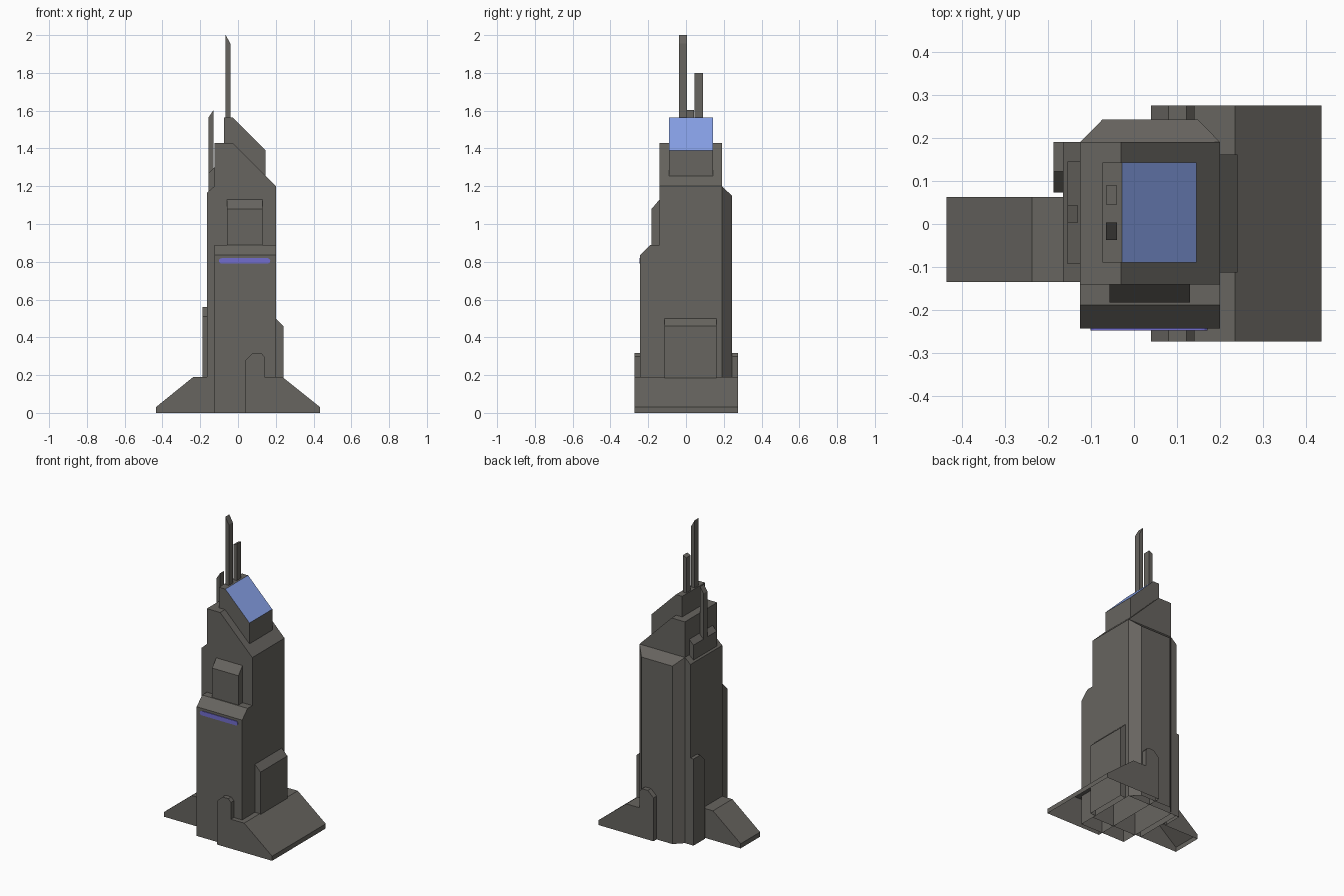
import bpy, bmesh, math
from mathutils import Vector

if "Cube" in bpy.data.objects:
    bpy.data.objects.remove(bpy.data.objects["Cube"])


def material(name, rgb):
    m = bpy.data.materials.new(name)
    m.diffuse_color = (*rgb, 1)
    m.use_nodes = True
    m.node_tree.nodes["Principled BSDF"].inputs["Base Color"].default_value = m.diffuse_color
    return m


GREY = material("warm_grey", (0.135, 0.128, 0.115))
BLUE = material("pale_blue_panel", (0.25, 0.37, 0.83))
VIOLET = material("violet_light", (0.17, 0.155, 0.62))


def prism(name, pts, axis, a, b, mats=(GREY,), edit=None, paint=None):
    """Extrude a 2D profile along an axis; faces on the ground are left open."""
    place = {"x": lambda p, t: (t, p[0], p[1]),
             "y": lambda p, t: (p[0], t, p[1]),
             "z": lambda p, t: (p[0], p[1], t)}[axis]
    bm = bmesh.new()
    low = [bm.verts.new(place(p, a)) for p in pts]
    high = [bm.verts.new(place(p, b)) for p in pts]
    bm.faces.new(low)
    bm.faces.new(high)
    n = len(pts)
    for i in range(n):
        j = (i + 1) % n
        bm.faces.new((low[i], low[j], high[j], high[i]))
    if edit:
        for v in bm.verts:
            edit(v.co)
    bmesh.ops.recalc_face_normals(bm, faces=bm.faces)
    ground = [f for f in bm.faces if all(v.co.z < 1e-4 for v in f.verts)]
    bmesh.ops.delete(bm, geom=ground, context='FACES')
    bm.normal_update()
    if paint:
        for f in bm.faces:
            f.material_index = paint(f)
    me = bpy.data.meshes.new(name)
    bm.to_mesh(me)
    bm.free()
    for m in mats:
        me.materials.append(m)
    ob = bpy.data.objects.new(name, me)
    bpy.context.collection.objects.link(ob)
    return ob


# Main tower with sloping roof
prism("tower_body", [(-0.125, 0), (0.2, 0), (0.2, 1.2), (-0.03, 1.43), (-0.125, 1.43)],
      "y", -0.14, 0.19)

# Lower front block with sloped shoulder
prism("front_block", [(-0.14, 0), (-0.243, 0), (-0.243, 0.835), (-0.188, 0.89), (-0.14, 0.89)],
      "x", -0.125, 0.2)

# Box on the front, above the shoulder
prism("front_box", [(-0.14, 0.89), (-0.182, 0.89), (-0.182, 1.08), (-0.14, 1.13)],
      "x", -0.057, 0.13)


# Back bay with chamfered corners and falling roof
def drop_back(co):
    if co.y > 0.24 and co.z > 1:
        co.z = 1.15


prism("back_bay", [(-0.125, 0.19), (0.2, 0.19), (0.148, 0.243), (-0.073, 0.243)],
      "z", 0, 1.2, edit=drop_back)

# Left wall slab, with rib and roof box
prism("left_slab", [(-0.125, 0), (-0.165, 0), (-0.165, 1.165), (-0.125, 1.2)],
      "y", -0.135, 0.19)
prism("left_rib", [(0.19, 0), (0.19, 0.56), (0.122, 0.56), (0.073, 0.51), (0.073, 0)],
      "x", -0.187, -0.165)
prism("left_roof_box", [(-0.125, 1.17), (-0.155, 1.17), (-0.155, 1.27), (-0.125, 1.3)],
      "y", -0.093, 0.145)

# Right wall panel
prism("right_panel", [(0.2, 0), (0.24, 0), (0.24, 0.46), (0.2, 0.5)], "y", -0.113, 0.162)

# Buttresses at the base
prism("right_buttress", [(0.04, 0), (0.435, 0), (0.435, 0.03), (0.235, 0.19), (0.14, 0.19),
                         (0.14, 0.298), (0.122, 0.318), (0.08, 0.318), (0.04, 0.28)],
      "y", -0.273, 0.275)
prism("left_buttress", [(-0.165, 0), (-0.435, 0), (-0.435, 0.03), (-0.237, 0.19), (-0.165, 0.19)],
      "y", -0.135, 0.063)

# Crown with blue sloping face
prism("crown", [(-0.073, 1.43), (-0.03, 1.43), (0.145, 1.255), (0.145, 1.39),
                (-0.028, 1.563), (-0.073, 1.563)],
      "y", -0.09, 0.143, mats=(GREY, BLUE),
      paint=lambda f: int(f.normal.x > 0.5 and f.normal.z > 0.5))

# Antennas: x range, y range, base, top height at left and at right
for name, x0, x1, y0, y1, z0, zl, zr in (
        ("tall_antenna", -0.065, -0.04, -0.037, 0.004, 1.55, 2.0, 1.955),
        ("short_antenna", -0.065, -0.04, 0.045, 0.09, 1.55, 1.79, 1.8),
        ("side_antenna", -0.155, -0.13, 0.003, 0.043, 1.25, 1.565, 1.603)):
    prism(name, [(x0, z0), (x1, z0), (x1, zr), (x0, zl)], "y", y0, y1)

# Light strip with rounded ends on the front block
r = 0.014
strip = []
for cx, start in ((0.157, -90), (-0.087, 90)):
    for k in range(7):
        t = math.radians(start + 30 * k)
        strip.append((cx + r * math.cos(t), 0.805 + r * math.sin(t)))
prism("front_light_strip", strip, "y", -0.247, -0.242, mats=(VIOLET,))
